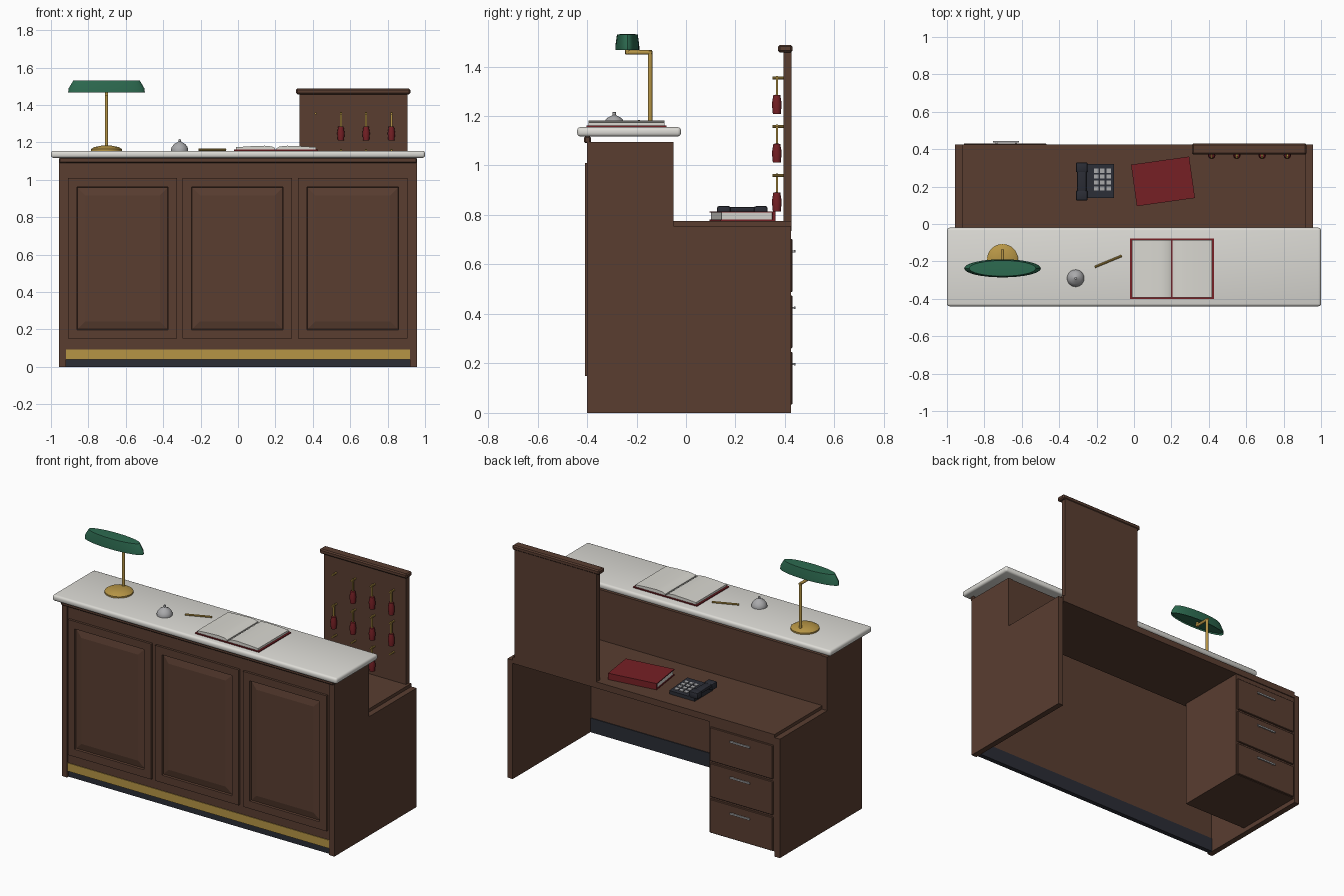
import bpy, bmesh
from math import radians, atan2, hypot
from mathutils import Matrix, Vector

cube = bpy.data.objects.get("Cube")
if cube:
    bpy.data.objects.remove(cube, do_unlink=True)


def material(name, rgb):
    m = bpy.data.materials.new(name)
    m.use_nodes = True
    m.diffuse_color = (*rgb, 1)
    bsdf = next(n for n in m.node_tree.nodes if n.type == 'BSDF_PRINCIPLED')
    bsdf.inputs["Base Color"].default_value = (*rgb, 1)
    return m


WOOD = material("dark wood", (0.1, 0.047, 0.03))
STONE = material("pale stone", (0.72, 0.71, 0.67))
BRASS = material("brass", (0.47, 0.3, 0.06))
GREEN = material("green glass", (0.026, 0.145, 0.08))
RED = material("deep red", (0.18, 0.014, 0.018))
DARK = material("charcoal", (0.024, 0.026, 0.036))
SILVER = material("silver", (0.4, 0.4, 0.41))
PAPER = material("paper", (0.7, 0.69, 0.64))


def finish(name, bm, mat, smooth=False):
    bmesh.ops.recalc_face_normals(bm, faces=bm.faces)
    mesh = bpy.data.meshes.new(name)
    bm.to_mesh(mesh)
    bm.free()
    mesh.materials.append(mat)
    ob = bpy.data.objects.new(name, mesh)
    bpy.context.collection.objects.link(ob)
    if smooth:
        bpy.ops.object.select_all(action='DESELECT')
        ob.select_set(True)
        bpy.context.view_layer.objects.active = ob
        bpy.ops.object.shade_smooth_by_angle(angle=radians(35))
    return ob


def box(name, x, y, z, mat, bevel=0, segments=1):
    """Box from (low, high) ranges on each axis."""
    bm = bmesh.new()
    bmesh.ops.create_cube(bm, size=1)
    for v in bm.verts:
        v.co = [r[0] if c < 0 else r[1] for c, r in zip(v.co, (x, y, z))]
    if bevel:
        bmesh.ops.bevel(bm, geom=bm.edges[:], offset=bevel, segments=segments,
                        profile=0.5, affect='EDGES')
    return finish(name, bm, mat, segments > 1)


def prism(name, outline, to_3d, depth, mat, smooth=False):
    """Extrude an outline by the vector depth."""
    bm = bmesh.new()
    face = bm.faces.new([bm.verts.new(to_3d(a, b)) for a, b in outline])
    out = bmesh.ops.extrude_face_region(bm, geom=[face])["geom"]
    bmesh.ops.translate(bm, vec=depth, verts=[g for g in out if isinstance(g, bmesh.types.BMVert)])
    return finish(name, bm, mat, smooth)


def lathe(name, profile, place, mat, sides=24, stretch=1):
    """Closed turned shape from (radius, height) points."""
    bm = bmesh.new()
    verts = [bm.verts.new((r, 0, h)) for r, h in profile]
    edges = [bm.edges.new(p) for p in zip(verts, verts[1:])]
    bmesh.ops.spin(bm, geom=verts + edges, cent=(0, 0, 0), axis=(0, 0, 1),
                   angle=radians(360), steps=sides)
    bmesh.ops.remove_doubles(bm, verts=bm.verts, dist=0.0002)
    for v in bm.verts:
        v.co = Vector((v.co.x, v.co.y * stretch, v.co.z)) + Vector(place)
    return finish(name, bm, mat, True)


def rod(name, a, b, radius, mat, sides=12):
    a, b = Vector(a), Vector(b)
    bm = bmesh.new()
    bmesh.ops.create_cone(bm, cap_ends=True, segments=sides, radius1=radius,
                          radius2=radius, depth=(b - a).length)
    turn = (b - a).to_track_quat('Z', 'Y').to_matrix().to_4x4()
    bm.transform(Matrix.Translation((a + b) / 2) @ turn)
    return finish(name, bm, mat, True)


# Stepped side panels
step = [(-0.4, 0), (0.425, 0), (0.425, 0.755), (-0.05, 0.755), (-0.05, 1.094), (-0.4, 1.094)]
for side, x in (("left", 0.92), ("right", -0.957)):
    prism(side + "_side_panel", step, lambda a, b: (x, a, b), (0.037, 0, 0), WOOD)

# Carcass
INNER = (-0.92, 0.92)
box("front_wall", INNER, (-0.393, -0.36), (0.09, 1.094), WOOD)
box("kick_board", INNER, (-0.385, -0.355), (0, 0.09), DARK)
box("brass_strip", INNER, (-0.397, -0.385), (0.04, 0.092), BRASS)
box("upper_back_wall", INNER, (-0.08, -0.055), (0.735, 1.094), WOOD)
box("desk_top", INNER, (-0.055, 0.426), (0.735, 0.775), WOOD)
box("front_moulding", (-0.957, 0.957), (-0.412, -0.385), (1.09, 1.118), WOOD, 0.005)
box("counter_top", (-1, 1), (-0.44, -0.02), (1.117, 1.155), STONE, 0.014, 3)

# Raised front panels
for i, x in enumerate([(-0.91, -0.325), (-0.297, 0.29), (0.32, 0.907)]):
    bm = bmesh.new()
    bmesh.ops.create_cube(bm, size=1)
    for v in bm.verts:
        v.co = (x[v.co.x > 0], -0.408 if v.co.y < 0 else -0.385, 1.01 if v.co.z > 0 else 0.15)
    bm.normal_update()
    front = min(bm.faces, key=lambda f: f.calc_center_median().y)
    for thick, depth in ((0.068, 0), (0.004, -0.012), (0.06, 0.01)):
        bmesh.ops.inset_region(bm, faces=[front], thickness=thick, depth=depth)
    finish(f"front_panel_{i + 1}", bm, WOOD)

# Drawer pedestal
box("pedestal", (-0.92, -0.46), (-0.055, 0.42), (0.03, 0.735), WOOD)
for i in range(3):
    z = 0.14 + 0.228 * i
    box(f"drawer_front_{i + 1}", (-0.91, -0.468), (0.415, 0.43), (z - 0.107, z + 0.107), WOOD, 0.003)
    box(f"drawer_handle_{i + 1}", (-0.755, -0.615), (0.436, 0.443), (z + 0.052, z + 0.062), SILVER)
    for x in (-0.74, -0.635):
        box("handle_post", (x, x + 0.01), (0.428, 0.438), (z + 0.053, z + 0.061), SILVER)

# Key rack
box("key_board", (0.33, 0.905), (0.394, 0.426), (0.77, 1.46), WOOD)
box("key_board_cap", (0.31, 0.922), (0.372, 0.43), (1.457, 1.487), WOOD, 0.007)
tag = [(0, 0), (0.016, 0), (0.02, 0.04), (0.014, 0.075), (0, 0.078)]
for row, filled in enumerate(("0010", "1111", "0111")):
    for col, has_key in enumerate(filled):
        x, z = 0.415 + 0.135 * col, 0.96 + 0.197 * row
        rod("key_hook", (x, 0.396, z), (x, 0.35, z), 0.006, BRASS, 8)
        if has_key == "1":
            box("key_shaft", (x - 0.005, x + 0.005), (0.363, 0.371), (z - 0.075, z + 0.008), BRASS)
            lathe("key_tag", tag, (x, 0.367, z - 0.145), RED, 12)

# Desk lamp
LX, TOP = -0.703, 1.155
lathe("lamp_base", [(0, 0), (0.083, 0), (0.083, 0.009), (0.065, 0.02), (0.03, 0.027), (0, 0.028)],
      (LX, -0.19, TOP), BRASS, 32)
rod("lamp_pole", (LX, -0.145, TOP), (LX, -0.145, 1.462), 0.009, BRASS)
rod("lamp_arm", (LX, -0.137, 1.457), (LX, -0.245, 1.457), 0.009, BRASS)
rod("lamp_socket", (LX, -0.237, 1.45), (LX, -0.237, 1.5), 0.009, BRASS)
lathe("lamp_shade", [(0, 0.01), (0.195, 0.01), (0.205, 0), (0.203, 0.022), (0.178, 0.064), (0, 0.066)],
      (LX, -0.237, 1.466), GREEN, 32, 0.236)

# Counter bell
lathe("bell", [(0, 0), (0.046, 0), (0.046, 0.008), (0.042, 0.02), (0.03, 0.036), (0.012, 0.046),
               (0.007, 0.05), (0.007, 0.06), (0, 0.062)], (-0.312, -0.29, TOP), SILVER)

# Pen
rod("pen", (-0.21, -0.23, 1.161), (-0.065, -0.17, 1.161), 0.006, BRASS, 8)

# Open guest book with softly curved pages
MID = 0.203
box("book_cover", (-0.022, 0.428), (-0.402, -0.078), (TOP, 1.161), RED)
page = [(0.004, 0), (0.004, 0.008), (0.02, 0.017), (0.06, 0.021), (0.14, 0.018), (0.213, 0.013), (0.213, 0)]
for side, s in (("left", 1), ("right", -1)):
    prism(side + "_pages", page, lambda a, b: (MID + s * a, -0.394, 1.161 + b),
          (0, 0.308, 0), PAPER, True)

# Telephone
DESK = 0.775
base = [(0.14, 0), (0.32, 0), (0.32, 0.022), (0.14, 0.036)]
prism("phone_body", base, lambda a, b: (-0.285, a, DESK + b), (0.178, 0, 0), DARK)
box("handset_grip", (-0.305, -0.255), (0.15, 0.31), (0.812, 0.833), DARK, 0.007, 2)
for y in (0.125, 0.275):
    box("handset_end", (-0.311, -0.248), (y, y + 0.055), (0.795, 0.836), DARK, 0.009, 2)
for col in range(3):
    for row in range(4):
        x, y = -0.215 + 0.034 * col, 0.178 + 0.032 * row
        z = DESK + 0.036 - (y + 0.011 - 0.14) * 0.078
        box("phone_button", (x, x + 0.024), (y, y + 0.022), (z - 0.006, z + 0.004), SILVER)

# Closed ledger, turned on the desk
parts = [box("ledger_lower_cover", (-0.157, 0.157), (-0.112, 0.112), (0, 0.006), RED),
         box("ledger_upper_cover", (-0.157, 0.157), (-0.112, 0.112), (0.034, 0.04), RED),
         box("ledger_spine", (-0.157, 0.157), (0.1, 0.112), (0.005, 0.035), RED),
         box("ledger_pages", (-0.152, 0.152), (-0.106, 0.101), (0.005, 0.035), PAPER)]
for ob in parts:
    ob.data.transform(Matrix.Translation((0.155, 0.228, DESK)) @ Matrix.Rotation(radians(8), 4, 'Z'))
